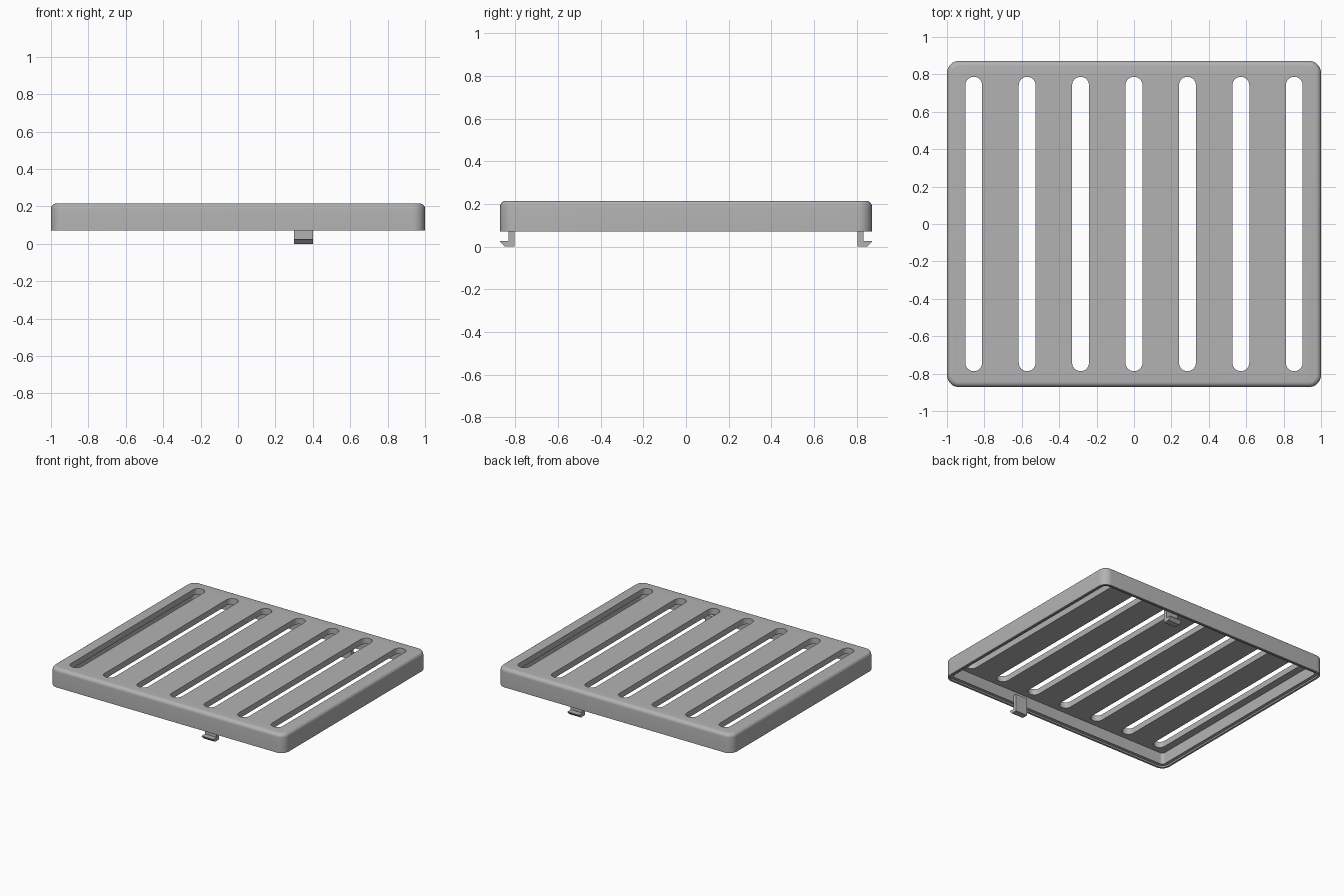
import bpy, bmesh, math

old = bpy.data.objects.get("Cube")
if old:
    bpy.data.objects.remove(old, do_unlink=True)

# One plain grey for everything
grey = bpy.data.materials.new("mid_grey")
grey.use_nodes = True
colour = (0.45, 0.45, 0.45, 1)
grey.diffuse_color = colour
grey.node_tree.nodes["Principled BSDF"].inputs["Base Color"].default_value = colour

HALF_X, HALF_Y = 1.0, 0.872
BOTTOM, TOP, CEILING = 0.07, 0.215, 0.17
CORNER, EDGE = 0.065, 0.028


def finish(name, bm):
    bmesh.ops.recalc_face_normals(bm, faces=bm.faces)
    mesh = bpy.data.meshes.new(name)
    bm.to_mesh(mesh)
    bm.free()
    mesh.materials.append(grey)
    obj = bpy.data.objects.new(name, mesh)
    bpy.context.collection.objects.link(obj)
    return obj


def rounded_outline(hx, hy, radius, steps=8):
    """Points of a rounded rectangle, anticlockwise."""
    points = []
    for quarter, (sx, sy) in enumerate([(1, 1), (-1, 1), (-1, -1), (1, -1)]):
        for i in range(steps + 1):
            a = math.pi / 2 * (quarter + i / steps)
            points.append((sx * (hx - radius) + radius * math.cos(a),
                           sy * (hy - radius) + radius * math.sin(a)))
    return points


def loft(bm, rings):
    """Skin closed rings of equal length and cap both ends."""
    loops = [[bm.verts.new(p) for p in ring] for ring in rings]
    for low, high in zip(loops, loops[1:]):
        for i in range(len(low)):
            j = (i + 1) % len(low)
            bm.faces.new((low[i], low[j], high[j], high[i]))
    bm.faces.new(loops[0])
    bm.faces.new(loops[-1])


# Cover: ceiling, inner wall, stepped rim, outer wall, rounded top edge
section = [(0.04, CEILING), (0.04, BOTTOM + 0.012), (0.016, BOTTOM + 0.012),
           (0.016, BOTTOM), (0, BOTTOM)]
for i in range(7):
    a = math.pi / 2 * i / 6
    section.append((EDGE * (1 - math.cos(a)), TOP - EDGE * (1 - math.sin(a))))
bm = bmesh.new()
loft(bm, [[(x, y, z) for x, y in
           rounded_outline(HALF_X - inset, HALF_Y - inset, CORNER - inset)]
          for inset, z in section])
cover = finish("slotted_cover", bm)

# Seven round-ended slots cut through the top
bm = bmesh.new()
for k in range(-3, 4):
    cx, r = k * 2 / 7, 0.045
    ends = [(cx + r * math.cos(math.pi * i / 16),
             0.787 - r + r * math.sin(math.pi * i / 16)) for i in range(17)]
    ends += [(2 * cx - x, -y) for x, y in ends]
    loft(bm, [[(x, y, z) for x, y in ends] for z in (0.12, 0.3)])
cutter = finish("slot_cutter", bm)
cutter.hide_render = True
cut = cover.modifiers.new("slots", "BOOLEAN")
cut.operation, cut.solver, cut.object = "DIFFERENCE", "EXACT", cutter
bpy.context.view_layer.objects.active = cover
bpy.ops.object.modifier_apply(modifier=cut.name)
bpy.data.objects.remove(cutter, do_unlink=True)

bpy.ops.object.select_all(action="DESELECT")
cover.select_set(True)
bpy.ops.object.shade_smooth_by_angle(angle=math.radians(30))

# Snap hooks under the front and back walls
hook = [(0.804, 0), (0.85, 0), (0.872, 0.022), (0.872, 0.027),
        (0.832, 0.027), (0.832, 0.135), (0.804, 0.135)]
for name, side in (("front_hook", -1), ("back_hook", 1)):
    bm = bmesh.new()
    loft(bm, [[(x, side * y, z) for y, z in hook] for x in (0.3, 0.4)])
    finish(name, bm)
